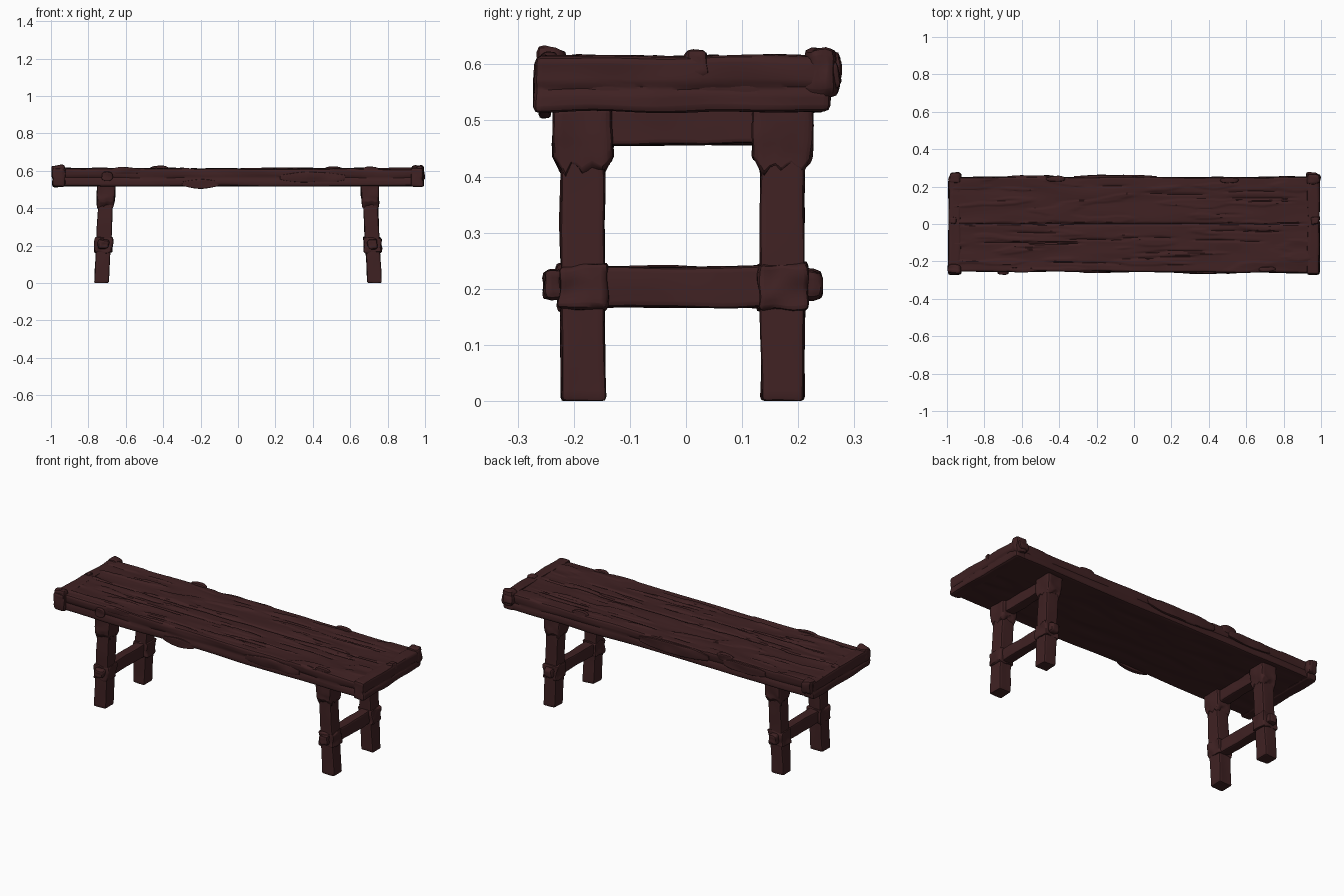
import bpy, bmesh, math, random
from mathutils import Vector, noise

if "Cube" in bpy.data.objects:
    bpy.data.objects.remove(bpy.data.objects["Cube"])

random.seed(4)
wood = bpy.data.materials.new("dark red brown wood")
wood.diffuse_color = (0.05, 0.0155, 0.0165, 1)
wood.use_nodes = True
wood.node_tree.nodes["Principled BSDF"].inputs["Base Color"].default_value = wood.diffuse_color


def rough_box(name, lo, hi, cuts, amp=0.004, freq=(14, 14, 14), bevel=0.008, warp=None):
    """Bevelled box, sliced into a grid, roughened with grain noise and optionally warped."""
    lo, hi = Vector(lo), Vector(hi)
    bm = bmesh.new()
    bmesh.ops.create_cube(bm, size=1)
    for v in bm.verts:
        v.co = Vector((v.co[i] * (hi[i] - lo[i]) + (lo[i] + hi[i]) / 2 for i in range(3)))
    bmesh.ops.bevel(bm, geom=bm.edges[:], offset=bevel, segments=2, profile=0.5, affect='EDGES')
    for axis in range(3):
        normal = Vector((0, 0, 0))
        normal[axis] = 1
        for k in range(1, cuts[axis] + 1):
            p = lo.copy()
            p[axis] += (hi[axis] - lo[axis]) * k / (cuts[axis] + 1)
            bmesh.ops.bisect_plane(bm, geom=bm.verts[:] + bm.edges[:] + bm.faces[:],
                                   dist=1e-5, plane_co=p, plane_no=normal)
    offset = Vector((random.uniform(0, 50) for _ in range(3)))
    moved = []
    for v in bm.verts:
        q = Vector((v.co[i] * freq[i] for i in range(3))) + offset
        co = v.co + noise.noise_vector(q) * amp
        moved.append(warp(co) if warp else co)
    for v, co in zip(bm.verts, moved):
        v.co = co
    bmesh.ops.recalc_face_normals(bm, faces=bm.faces[:])
    me = bpy.data.meshes.new(name)
    bm.to_mesh(me)
    bm.free()
    me.materials.append(wood)
    ob = bpy.data.objects.new(name, me)
    bpy.context.collection.objects.link(ob)
    bpy.ops.object.select_all(action='DESELECT')
    ob.select_set(True)
    bpy.context.view_layer.objects.active = ob
    bpy.ops.object.shade_smooth_by_angle(angle=math.radians(38))
    return ob


# Seat: two planks with a seam, cracks and raised flakes along the grain
cracks = [(-0.93, 0.93, 0.0, 0.009)]
for _ in range(24):
    start = random.uniform(-0.92, 0.6)
    cracks.append((start, start + random.uniform(0.15, 0.45), random.uniform(-0.23, 0.23), 0.006))


def seat_warp(co):
    co = co.copy()
    if co.z > 0.59:
        wob = 0.008 * noise.noise(Vector((co.x * 5, co.y * 3, 2)))
        for x0, x1, y, depth in cracks:
            if x0 < co.x < x1:
                taper = min(1, (co.x - x0) / 0.05, (x1 - co.x) / 0.05)
                co.z -= depth * taper * math.exp(-((co.y + wob - y) / 0.005) ** 2)
        if noise.noise(Vector((co.x * 4, co.y * 22, 7))) > 0.22:
            co.z += 0.004
    elif co.z < 0.53:
        co.z = max(co.z, 0.517)
    if co.y < -0.2:
        co.y -= 0.004 * co.x
    # worn groove along the long edges
    if abs(co.y) > 0.24:
        co.y -= math.copysign(0.005 * math.exp(-((co.z - 0.563) / 0.007) ** 2), co.y)
    return co


rough_box("seat", (-0.985, -0.257, 0.518), (0.985, 0.25, 0.61), (90, 88, 9),
          0.006, (4, 16, 16), 0.011, seat_warp)


# End boards across both ends of the seat
def end_warp(co):
    co = co.copy()
    if abs(co.x) > 0.975:
        co.x -= math.copysign(0.006 * math.exp(-((co.z - 0.557) / 0.006) ** 2), co.x)
    return co


for side, s in (("left", -1), ("right", 1)):
    xs = sorted((s * 0.925, s * 0.992))
    rough_box(side + "_end_board", (xs[0], -0.27, 0.515), (xs[1], 0.256, 0.615), (6, 40, 14),
              0.006, (12, 7, 18), 0.012, end_warp)

# Knots on the end board corners and splinters of bark on the seat
lumps = [  # centre, size
    ((-0.96, -0.24, 0.585), (0.07, 0.05, 0.085)), ((-0.955, 0.245, 0.585), (0.06, 0.06, 0.08)),
    ((0.96, 0.24, 0.585), (0.07, 0.055, 0.085)), ((0.97, 0.02, 0.6), (0.045, 0.045, 0.05)),
    ((0.95, 0.255, 0.58), (0.06, 0.04, 0.05)), ((-0.97, 0.02, 0.6), (0.04, 0.04, 0.04)),
]
for i, (c, d) in enumerate(lumps):
    rough_box(f"knot_{i + 1}", [c[k] - d[k] / 2 for k in range(3)], [c[k] + d[k] / 2 for k in range(3)],
              (5, 5, 5), 0.009, (25, 25, 25), min(d) * 0.28)
splinters = [
    ((-0.60, -0.245, 0.60), (0.17, 0.025, 0.035)), ((-0.42, 0.24, 0.605), (0.10, 0.03, 0.045)),
    ((-0.20, -0.252, 0.53), (0.20, 0.02, 0.045)), ((0.51, 0.235, 0.603), (0.10, 0.03, 0.04)),
    ((0.71, -0.242, 0.603), (0.09, 0.025, 0.04)), ((-0.55, 0.25, 0.58), (0.27, 0.018, 0.05)),
    ((-0.10, 0.252, 0.575), (0.44, 0.018, 0.06)), ((-0.70, -0.26, 0.57), (0.06, 0.022, 0.05)),
    ((0.40, -0.258, 0.565), (0.35, 0.012, 0.05)),
]
for i, (c, d) in enumerate(splinters):
    def taper(co, c=c, d=d):  # thin out towards the ends of the splinter
        t = 1 - 0.55 * min(1, abs(co.x - c[0]) / (d[0] / 2)) ** 3
        return Vector((co.x, c[1] + (co.y - c[1]) * t, c[2] + (co.z - c[2]) * t))
    rough_box(f"splinter_{i + 1}", [c[k] - d[k] / 2 for k in range(3)], [c[k] + d[k] / 2 for k in range(3)],
              (14, 3, 4), 0.006, (10, 25, 25), min(d) * 0.25, taper)

# Leg frames: legs lean inwards towards the seat
for side, s in (("left", -1), ("right", 1)):
    def lean(co, s=s):
        return Vector((s * (0.73 - 0.052 * co.z) + co.x, co.y, max(0, co.z)))

    for end, yc in (("front", -0.184), ("back", 0.172)):
        tag = f"{side}_{end}"
        rough_box(tag + "_leg", (-0.039, yc - 0.039, 0), (0.039, yc + 0.039, 0.53), (5, 5, 26),
                  0.004, (12, 12, 8), 0.008, lean)

        # Collar below the seat with a pointed, ragged lower rim
        def ragged(co, yc=yc, lean=lean):
            co = co.copy()
            if co.z < 0.47:
                f = (0.47 - co.z) / 0.07
                u = (co.y - yc) / 0.05
                co.z += f * (0.035 * abs(math.cos(u * 2.6)) - 0.03 * max(0, 1 - 2.5 * abs(u))
                             + 0.02 * noise.noise(Vector((co.x * 40, co.y * 40, 3))))
                co.x *= 1 - 0.1 * f
            return lean(co)
        rough_box(tag + "_top_collar", (-0.048, yc - 0.053, 0.40), (0.048, yc + 0.053, 0.525),
                  (9, 10, 10), 0.006, (18, 18, 14), 0.01, ragged)

        # Collar and wedge where the lower rail passes through
        rough_box(tag + "_rail_collar", (-0.046, yc - 0.044, 0.162), (0.046, yc + 0.044, 0.245),
                  (8, 8, 8), 0.008, (24, 24, 24), 0.009, lean)
        out = math.copysign(0.05, yc)
        rough_box(tag + "_rail_end", (-0.027, yc + out - 0.02, 0.18), (0.027, yc + out + 0.02, 0.233),
                  (5, 4, 5), 0.007, (28, 28, 28), 0.013, lean)

    rough_box(side + "_lower_rail", (-0.028, -0.2, 0.167), (0.028, 0.19, 0.24), (4, 30, 6),
              0.005, (14, 9, 14), 0.008, lean)
    rough_box(side + "_upper_rail", (-0.028, -0.2, 0.457), (0.028, 0.19, 0.522), (4, 30, 6),
              0.005, (14, 9, 14), 0.008, lean)
